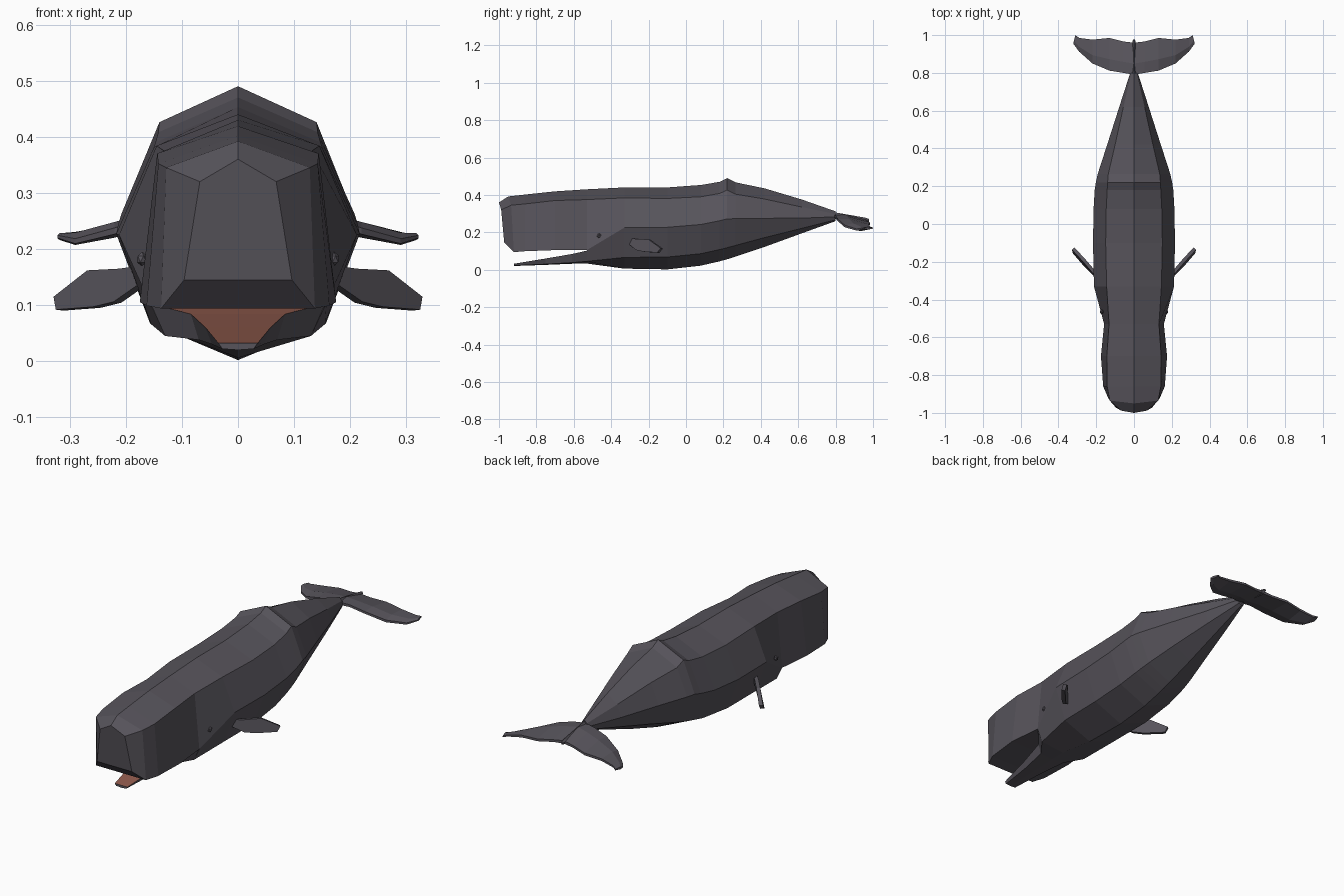
import bpy, bmesh
from mathutils import Vector

if "Cube" in bpy.data.objects:
    bpy.data.objects.remove(bpy.data.objects["Cube"])


def material(name, rgb):
    m = bpy.data.materials.new(name)
    m.diffuse_color = (*rgb, 1)
    m.use_nodes = True
    m.node_tree.nodes["Principled BSDF"].inputs["Base Color"].default_value = m.diffuse_color
    return m


GREY = material("slate grey skin", (0.095, 0.088, 0.105))
PINK = material("mouth pink", (0.28, 0.105, 0.075))


def finish(name, bm, mats=(GREY,)):
    bmesh.ops.recalc_face_normals(bm, faces=bm.faces[:])
    me = bpy.data.meshes.new(name)
    bm.to_mesh(me)
    bm.free()
    for m in mats:
        me.materials.append(m)
    ob = bpy.data.objects.new(name, me)
    bpy.context.collection.objects.link(ob)
    return ob


def mirrored(half):
    """Close a half section (listed top to bottom) across the centre plane."""
    return half + [(-x, y, z) for x, y, z in reversed(half) if x > 1e-5]


def loft(bm, rings):
    loops = [[bm.verts.new(p) for p in r] for r in rings]
    n = len(loops[0])
    for a, b in zip(loops, loops[1:]):
        for i in range(n):
            j = (i + 1) % n
            bm.faces.new((a[i], a[j], b[j], b[i]))
    bm.faces.new(loops[0])
    bm.faces.new(loops[-1])


# Body: y, top z, shoulder x z, widest edge x z, lower chine x z, keel z
body_rows = [
    (-.53, .43, .132, .375, .158, .105, .130, .045, .033),
    (-.33, .44, .145, .384, .212, .225, .155, .066, .006),
    (-.10, .44, .150, .381, .217, .227, .157, .068, .002),
    (.08, .453, .147, .390, .214, .242, .150, .086, .022),
    (.18, .470, .142, .408, .208, .262, .142, .108, .045),
    (.22, .490, .140, .426, .202, .272, .137, .118, .056),
    (.265, .467, .136, .404, .192, .273, .130, .130, .070),
    (.42, .435, .100, .378, .142, .275, .098, .172, .122),
    (.62, .375, .056, .335, .078, .276, .055, .222, .195),
    (.80, .312, .014, .298, .020, .283, .014, .267, .260),
]
bm = bmesh.new()
loft(bm, [mirrored([(0, y, zt), (xs, y, zs), (xe, y, ze), (xl, y, zl), (0, y, zb)])
          for y, zt, xs, zs, xe, ze, xl, zl, zb in body_rows])
finish("body", bm)

# Head: blunt block with chamfered snout and flat underside
bm = bmesh.new()
head_halves = [
    [(0, -1.0, .36), (.068, -.988, .32), (.096, -.972, .145)],
    [(0, -.95, .392), (.128, -.935, .345), (.137, -.92, .094)],
]
for y, zt, xs, zs, xe, ze in [(-.86, .402, .142, .352, .163, .099),
                              (-.70, .419, .144, .370, .175, .105),
                              (-.53, .430, .132, .375, .158, .105)]:
    head_halves.append([(0, y, zt), (xs, y, zs), (xe, y, ze)])
loft(bm, [mirrored(h) for h in head_halves])
finish("head", bm)

# Lower jaw: narrow tapering trough with a pink upper face
bm = bmesh.new()
jaw_rows = [(-.92, .035, .032, .028, .022, .020),
            (-.75, .058, .060, .046, .030, .026),
            (-.61, .084, .084, .070, .038, .032),
            (-.53, .155, .102, .130, .045, .033)]
loft(bm, [mirrored([(xe, y, ze), (xl, y, zl), (0, y, zb)])
          for y, xe, ze, xl, zl, zb in jaw_rows])
jaw = finish("lower_jaw", bm, (GREY, PINK))
for p in jaw.data.polygons:
    if p.normal.z > .5:
        p.material_index = 1

# Tail flukes: diamond sections of (x, lead y, lead z, trail y, trail z, half thickness)
half = [(.055, .800, .283, .966, .256, .014),
        (.13, .812, .265, .985, .247, .014),
        (.22, .850, .232, .976, .238, .014),
        (.29, .912, .214, .985, .226, .011),
        (.322, .955, .222, 1.0, .222, .006)]
stations = [(-s[0], *s[1:]) for s in reversed(half)] + [(0, .79, .286, .96, .262, .018)] + half
rings = []
for x, yl, zl, yt, zt, t in stations:
    # pull the trailing corner of each tip slightly inward
    xt = x * .965 if abs(x) > .3 else x
    ym, zm, xm = yl * .65 + yt * .35, zl * .65 + zt * .35, x * .65 + xt * .35
    rings.append([(x, yl, zl + t * .4), (xm, ym, zm + t), (xt, yt, zt + t * .4),
                  (xt, yt, zt - t * .4), (xm, ym, zm - t), (x, yl, zl - t * .4)])
bm = bmesh.new()
loft(bm, rings)
finish("tail_flukes", bm)

# Small keel knob at the notch of the flukes
bm = bmesh.new()
loft(bm, [mirrored([(0, .80, .306), (.012, .80, .285), (0, .80, .27)]),
          mirrored([(0, .955, .279), (.010, .955, .268), (0, .955, .25)]),
          mirrored([(0, .978, .272), (.005, .978, .264), (0, .978, .256)])])
finish("fluke_keel", bm)

# Side fins and eyes, mirrored left and right
fin_outline = [(.165, -.305, .140), (.215, -.262, .105), (.252, -.225, .096), (.318, -.148, .091),
               (.322, -.130, .114), (.262, -.195, .161), (.205, -.262, .164), (.165, -.300, .170)]
normal = Vector((.75, -.65, .1)).normalized() * .009
for side, s in (("right", 1), ("left", -1)):
    bm = bmesh.new()
    loft(bm, [[(s * q.x, q.y, q.z) for q in (Vector(p) + k * normal for p in fin_outline)]
              for k in (-1, 1)])
    finish(side + "_fin", bm)

    bm = bmesh.new()
    bmesh.ops.create_icosphere(bm, subdivisions=1, radius=.013)
    for v in bm.verts:
        v.co = Vector((v.co.x * .8, v.co.y, v.co.z)) + Vector((s * .171, -.465, .182))
    finish(side + "_eye", bm)
